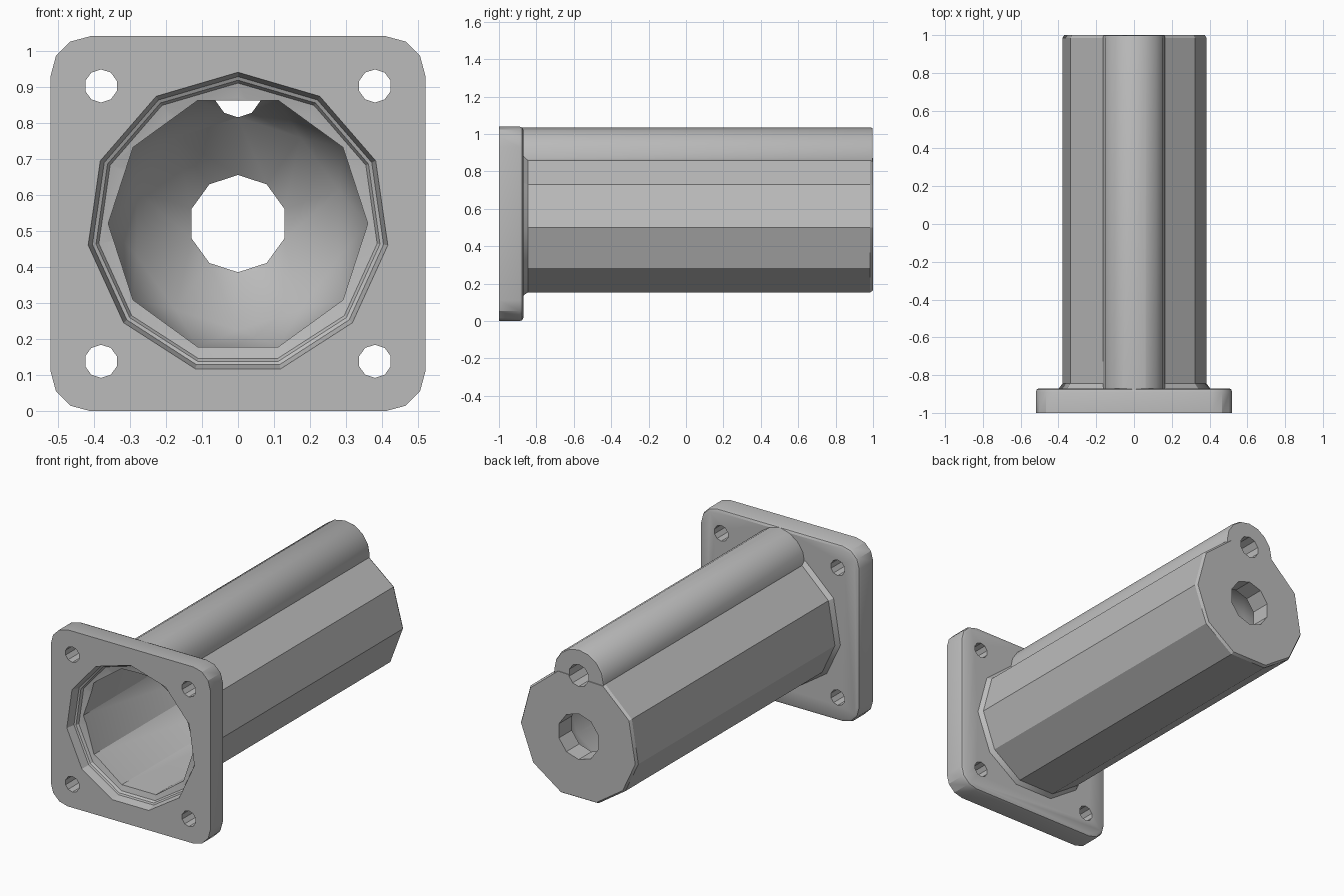
import bpy, bmesh
from math import sin, cos, pi, radians

if "Cube" in bpy.data.objects:
    bpy.data.objects.remove(bpy.data.objects["Cube"])

MID = 0.52  # height of the tube axis

grey = bpy.data.materials.new("plain_grey")
grey.use_nodes = True
COLOUR = (0.5, 0.5, 0.5, 1)
grey.diffuse_color = COLOUR
grey.node_tree.nodes["Principled BSDF"].inputs["Base Color"].default_value = COLOUR


def ngon(n, phase=0):
    return [(cos(phase + 2 * pi * i / n), sin(phase + 2 * pi * i / n)) for i in range(n)]


def loft(name, rings):
    """Closed solid through rings of (y, list of (x, z))."""
    bm = bmesh.new()
    loops = [[bm.verts.new((x, y, z)) for x, z in pts] for y, pts in rings]
    n = len(loops[0])
    for a, b in zip(loops, loops[1:]):
        for i in range(n):
            bm.faces.new((a[i], a[(i + 1) % n], b[(i + 1) % n], b[i]))
    bm.faces.new(loops[0])
    bm.faces.new(loops[-1])
    bmesh.ops.recalc_face_normals(bm, faces=bm.faces)
    warped = [f for f in bm.faces if len(f.verts) == 4]
    bmesh.ops.triangulate(bm, faces=warped)
    bmesh.ops.dissolve_limit(bm, angle_limit=0.001, verts=bm.verts, edges=bm.edges)
    mesh = bpy.data.meshes.new(name)
    bm.to_mesh(mesh)
    bm.free()
    mesh.materials.append(grey)
    ob = bpy.data.objects.new(name, mesh)
    bpy.context.collection.objects.link(ob)
    return ob


def turned(name, profile, shape, x=0, z=MID):
    """Loft of one outline scaled by a (y, radius) profile."""
    return loft(name, [(y, [(x + r * u, z + r * v) for u, v in shape]) for y, r in profile])


def combine(target, other, operation):
    mod = target.modifiers.new(operation.lower(), "BOOLEAN")
    mod.operation, mod.solver, mod.object = operation, "EXACT", other
    bpy.context.view_layer.objects.active = target
    bpy.ops.object.modifier_apply(modifier=mod.name)
    bpy.data.objects.remove(other)


def rounded_square(half, radius, steps=3):
    pts = []
    for k, (sx, sz) in enumerate([(1, 1), (-1, 1), (-1, -1), (1, -1)]):
        for s in range(steps + 1):
            a = (k + s / steps) * pi / 2
            pts.append((sx * (half - radius) + radius * cos(a),
                        MID + sz * (half - radius) + radius * sin(a)))
    return pts


# Square mounting flange with a softened back edge
plate = rounded_square(0.52, 0.11)
housing = loft("flanged_tube", [
    (-1, plate), (-0.89, plate),
    (-0.876, rounded_square(0.515, 0.107)), (-0.87, rounded_square(0.503, 0.1))])

# Faceted barrel with a small foot fillet and a chamfered end
facets = [69, 33, -3, -38, -72, -108, -140, -170, -209, -245]
barrel = turned("barrel", [(-0.92, 0.405), (-0.872, 0.405), (-0.845, 0.385),
                           (0.985, 0.385), (1, 0.375)],
                [(cos(radians(a)), sin(radians(a))) for a in facets])
combine(housing, barrel, "UNION")

# Rounded channel rib along the top
rib = turned("channel_rib", [(-0.92, 0.165), (0.988, 0.165), (0.998, 0.16)],
             ngon(16, pi / 2), z=0.87)
combine(housing, rib, "UNION")

# Stepped recess in the front
recess = turned("recess", [(-1.02, 0.42), (-1, 0.42), (-0.95, 0.408),
                           (-0.945, 0.398), (-0.93, 0.39), (-0.92, 0.35)],
                ngon(11, pi / 2))
combine(housing, recess, "DIFFERENCE")

# Main bore narrowing to the outlet
def ring(y, r, phase=0):
    return y, [(r * u, MID + r * v) for u, v in ngon(10, phase)]


bore = loft("bore", [ring(-0.96, 0.36), ring(0.6, 0.36), ring(0.75, 0.295, pi / 10),
                     ring(0.88, 0.135, pi / 10), ring(1.1, 0.135, pi / 10)])
combine(housing, bore, "DIFFERENCE")

# Small channel through the rib
channel = turned("channel", [(-0.75, 0.065), (1.1, 0.065)], ngon(10, pi / 2), z=0.88)
combine(housing, channel, "DIFFERENCE")

# Four bolt holes
for sx in (-1, 1):
    for sz in (-1, 1):
        hole = turned("bolt_hole", [(-1.1, 0.046), (-0.8, 0.046)],
                      ngon(10, pi / 10), x=sx * 0.38, z=MID + sz * 0.382)
        combine(housing, hole, "DIFFERENCE")

# Soft shading on the rib and flange corners, crisp facets elsewhere
bpy.ops.object.select_all(action="DESELECT")
housing.select_set(True)
bpy.context.view_layer.objects.active = housing
bpy.ops.object.shade_smooth_by_angle(angle=radians(29))
